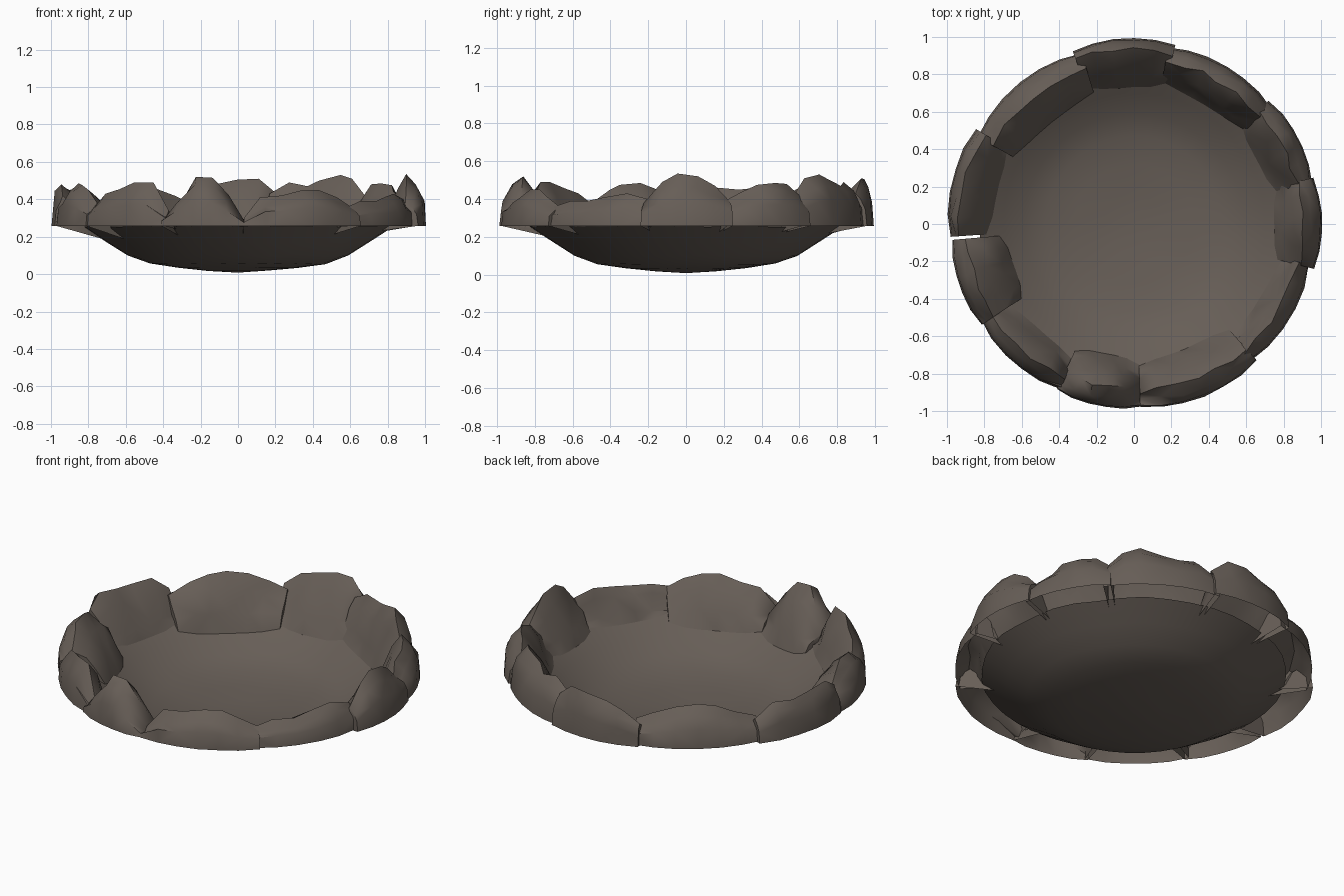
import bpy, bmesh, math, random
from mathutils import Vector, noise

if "Cube" in bpy.data.objects:
    bpy.data.objects.remove(bpy.data.objects["Cube"])

random.seed(4)

stone = bpy.data.materials.new("grey_brown_stone")
stone.diffuse_color = (0.135, 0.112, 0.095, 1)
stone.use_nodes = True
stone.node_tree.nodes["Principled BSDF"].inputs["Base Color"].default_value = stone.diffuse_color

# bowl profile from centre to rim: radius, height
PROFILE = [(0.0, 0.008), (0.16, 0.018), (0.32, 0.034), (0.47, 0.056), (0.59, 0.10),
           (0.70, 0.17), (0.77, 0.215), (0.83, 0.255)]


def bowl_height(r):
    for (r0, z0), (r1, z1) in zip(PROFILE, PROFILE[1:]):
        if r <= r1:
            return z0 + (z1 - z0) * (r - r0) / (r1 - r0)
    return PROFILE[-1][1]


def finish(name, bm, angle):
    me = bpy.data.meshes.new(name)
    bm.normal_update()
    bm.to_mesh(me)
    bm.free()
    ob = bpy.data.objects.new(name, me)
    bpy.context.collection.objects.link(ob)
    me.materials.append(stone)
    bpy.ops.object.select_all(action='DESELECT')
    bpy.context.view_layer.objects.active = ob
    ob.select_set(True)
    bpy.ops.object.shade_smooth_by_angle(angle=math.radians(angle))
    return ob


# shallow bowl: one thin spun sheet with slight dents, facing up
def bowl():
    bm = bmesh.new()
    n = 40
    tip = bm.verts.new((0, 0, PROFILE[0][1]))
    rings = []
    for r, z in PROFILE[1:]:
        ring = []
        for i in range(n):
            a = math.tau * i / n
            p = Vector((r * math.cos(a), r * math.sin(a), 0))
            d = noise.noise(p * 3.5) * 0.02 * min(1, r * 1.3)
            s = 1 + d * 0.8
            ring.append(bm.verts.new((p.x * s, p.y * s, z + d * 0.5)))
        rings.append(ring)
    for i in range(n):
        j = (i + 1) % n
        bm.faces.new((tip, rings[0][i], rings[0][j]))
        for a, b in zip(rings, rings[1:]):
            bm.faces.new((a[i], b[i], b[j], a[j]))
    finish("bowl", bm, 60)


# one curved boulder, open underneath: cross-sections swept along an arc of the rim
def rock(name, a0, a1, r_in, r_out, crest, tops):
    bm = bmesh.new()
    rows = []
    last = len(tops) - 1
    for k, h in enumerate(tops):
        t = k / last
        a = math.radians(a0 + (a1 - a0) * t)
        pinch = abs(2 * t - 1) ** 3
        ro = r_out - 0.015 * pinch
        ri = r_in + 0.04 * pinch
        w = ro - ri
        rise = h - 0.26
        section = [(ri, bowl_height(ri) + 0.004),
                   (ri + 0.16 * w, 0.25 + 0.15 * rise),
                   (ri + 0.6 * crest * w, 0.26 + 0.68 * rise),
                   (ri + crest * w, h),
                   (ri + (crest * 0.45 + 0.54) * w, h - 0.02 - 0.12 * rise),
                   (ro - 0.008, 0.26 + 0.5 * rise),
                   (ro, 0.258)]
        row = []
        for i, (r, z) in enumerate(section):
            j = 0.02 if 0 < i < 5 else 0.004
            b = a + (random.uniform(-j, j) if 0 < k < last else 0)
            r += random.uniform(-j, j) * 0.7
            if i in (1, 2, 4):
                z += random.uniform(-j, j) * 0.7
            row.append(bm.verts.new((r * math.cos(b), r * math.sin(b), z)))
        rows.append(row)
    for p, q in zip(rows, rows[1:]):
        for i in range(len(p) - 1):
            bm.faces.new((p[i], p[i + 1], q[i + 1], q[i]))
    bmesh.ops.triangulate(bm, faces=bm.faces[:])
    bm.faces.new(reversed(rows[0]))
    bm.faces.new(rows[-1])
    finish(name, bm, 55)


bowl()

# start angle, end angle, inner radius, outer radius, crest position, crest heights
rocks = [
    (245, 272, 0.71, 0.99, 0.60, (0.31, 0.42, 0.52, 0.515, 0.42, 0.29)),
    (272, 312, 0.72, 0.995, 0.62, (0.30, 0.41, 0.42, 0.45, 0.45, 0.41, 0.36)),
    (310, 347, 0.78, 0.975, 0.60, (0.36, 0.39, 0.39, 0.41, 0.43, 0.40)),
    (346, 374.5, 0.75, 1.005, 0.60, (0.38, 0.49, 0.535, 0.52, 0.47, 0.39)),
    (13, 42.5, 0.74, 0.99, 0.62, (0.39, 0.44, 0.475, 0.485, 0.48, 0.41)),
    (40, 79, 0.74, 0.975, 0.62, (0.42, 0.51, 0.53, 0.50, 0.47, 0.49, 0.43)),
    (77, 109.5, 0.73, 0.995, 0.78, (0.43, 0.51, 0.505, 0.48, 0.45, 0.38)),
    (107, 151, 0.70, 0.97, 0.62, (0.38, 0.42, 0.46, 0.475, 0.46, 0.42, 0.37)),
    (149, 184, 0.75, 1.0, 0.75, (0.38, 0.46, 0.45, 0.46, 0.48, 0.42)),
    (185, 213.5, 0.68, 0.99, 0.70, (0.37, 0.45, 0.485, 0.475, 0.45, 0.38)),
    (212, 246, 0.76, 0.98, 0.62, (0.36, 0.43, 0.455, 0.49, 0.49, 0.34)),
]
for i, args in enumerate(rocks):
    rock("rim_rock_%02d" % (i + 1), *args)
